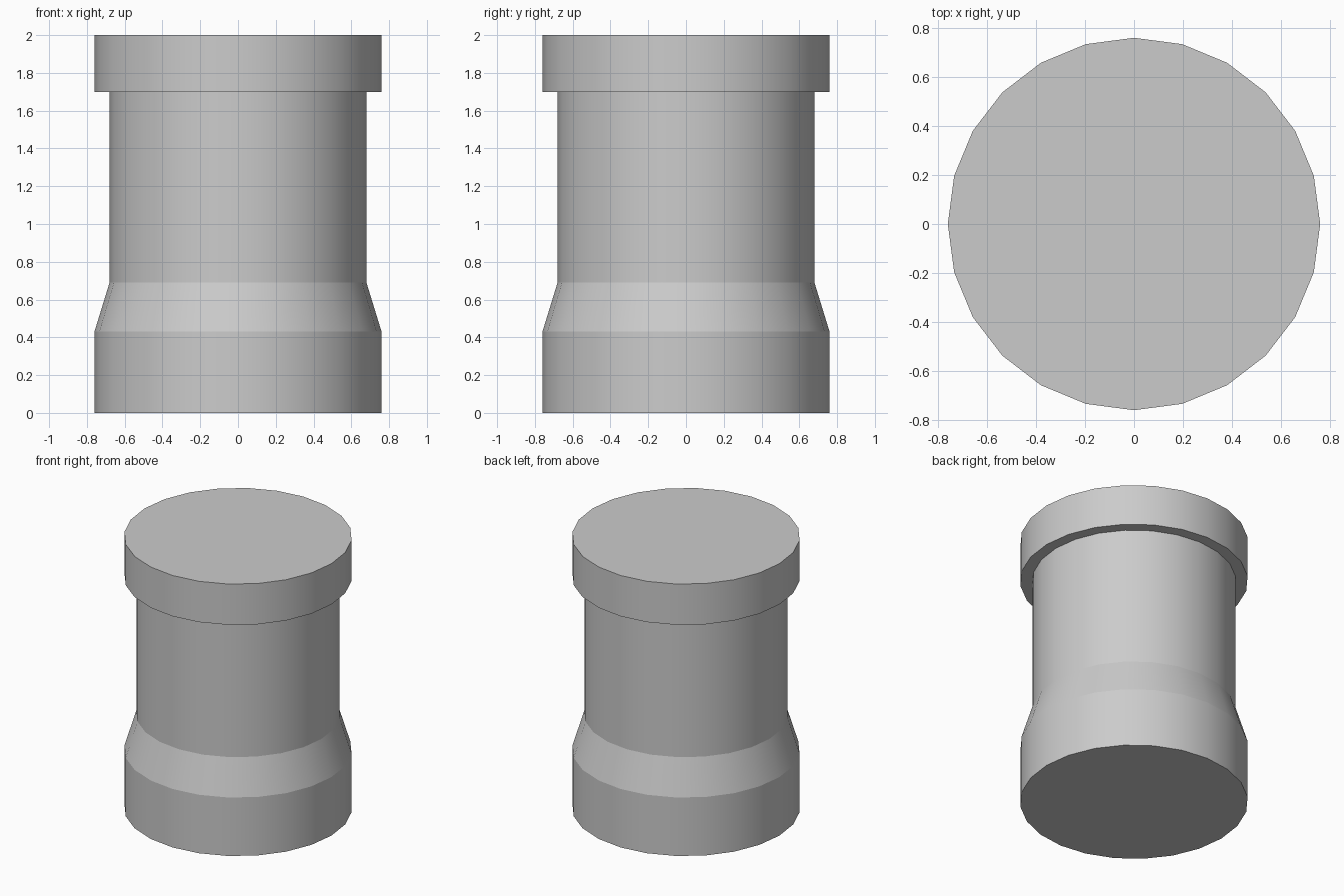
import bpy
import bmesh
import math

SIDES = 24
WIDE, NARROW = 0.76, 0.68

cube = bpy.data.objects.get("Cube")
if cube:
    bpy.data.objects.remove(cube, do_unlink=True)

# Single plain grey
grey = bpy.data.materials.new("light_grey")
grey.use_nodes = True
colour = (0.6, 0.6, 0.6, 1)
grey.diffuse_color = colour
grey.node_tree.nodes["Principled BSDF"].inputs["Base Color"].default_value = colour


def turned_part(name, profile):
    """Closed solid of revolution from (radius, height) points, bottom to top."""
    bm = bmesh.new()
    rings = []
    for radius, z in profile:
        angles = [math.tau * i / SIDES for i in range(SIDES)]
        rings.append([bm.verts.new((radius * math.cos(a), radius * math.sin(a), z)) for a in angles])
    for low, high in zip(rings, rings[1:]):
        for i in range(SIDES):
            j = (i + 1) % SIDES
            bm.faces.new((low[i], low[j], high[j], high[i]))
    bm.faces.new(rings[0][::-1])
    bm.faces.new(rings[-1])
    mesh = bpy.data.meshes.new(name)
    bm.to_mesh(mesh)
    bm.free()
    mesh.materials.append(grey)
    obj = bpy.data.objects.new(name, mesh)
    bpy.context.collection.objects.link(obj)
    # Smooth around the sides, crisp between the bands
    bpy.ops.object.select_all(action="DESELECT")
    obj.select_set(True)
    bpy.context.view_layer.objects.active = obj
    bpy.ops.object.shade_smooth_by_angle(angle=math.radians(16))
    return obj


# Wide foot, sloped shoulder and straight shaft, seated slightly into the cap
turned_part("body", [(WIDE, 0), (WIDE, 0.43), (NARROW, 0.69), (NARROW, 1.72)])

# Overhanging flat cap
turned_part("cap", [(WIDE, 1.70), (WIDE, 2.0)])
